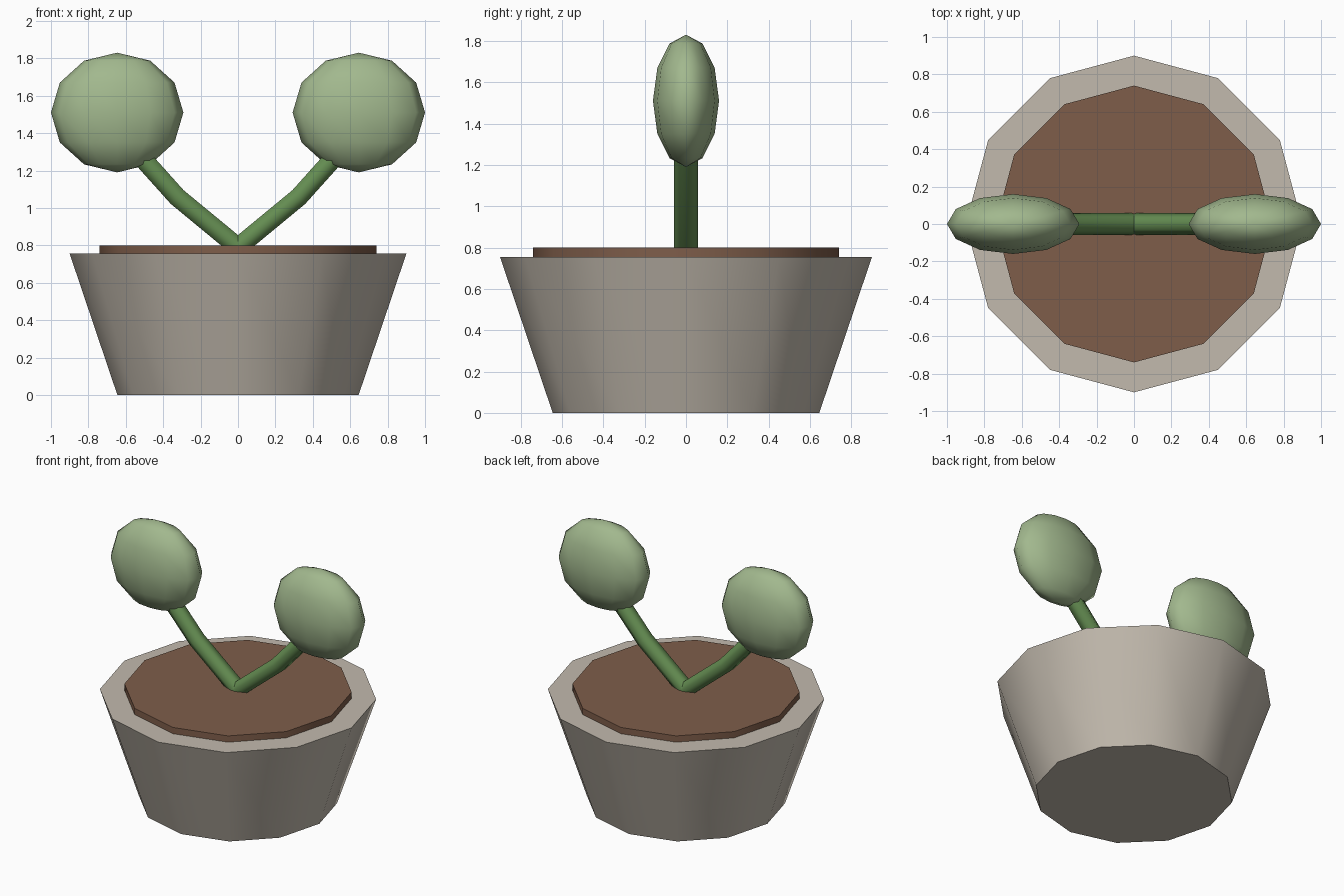
import bpy
import math
from mathutils import Vector

cube = bpy.data.objects.get("Cube")
if cube:
    bpy.data.objects.remove(cube, do_unlink=True)


def material(name, rgb):
    mat = bpy.data.materials.new(name)
    mat.use_nodes = True
    colour = (*rgb, 1.0)
    mat.diffuse_color = colour
    mat.node_tree.nodes["Principled BSDF"].inputs["Base Color"].default_value = colour
    return mat


CLAY = material("pale clay", (0.54, 0.49, 0.42))
SOIL = material("brown soil", (0.21, 0.11, 0.068))
STEM = material("stem green", (0.13, 0.27, 0.085))
LEAF = material("leaf green", (0.36, 0.48, 0.27))


def finish(name, mat, angle):
    obj = bpy.context.object
    obj.name = obj.data.name = name
    obj.data.materials.append(mat)
    bpy.ops.object.transform_apply(location=True, rotation=True, scale=True)
    bpy.ops.object.shade_smooth_by_angle(angle=math.radians(angle))
    return obj


def frustum(name, low, high, bottom, top, mat):
    bpy.ops.mesh.primitive_cone_add(vertices=12, radius1=low, radius2=high,
                                    depth=top - bottom,
                                    location=(0, 0, (bottom + top) / 2))
    return finish(name, mat, 40)


def stem(name, side):
    # Six-sided tube swept along a bent path in the xz plane
    path = [Vector((side * x, 0, z))
            for x, z in ((0, 0.79), (0.325, 1.058), (0.56, 1.32))]
    verts, faces, sides = [], [], 6
    for i, p in enumerate(path):
        along = (path[min(i + 1, 2)] - path[max(i - 1, 0)]).normalized()
        across = Vector((0, 1, 0))
        up = along.cross(across)
        for k in range(sides):
            a = math.tau * k / sides
            verts.append(p + 0.058 * (math.cos(a) * across + math.sin(a) * up))
    for i in range(2):
        for k in range(sides):
            n = (k + 1) % sides
            faces.append((i * sides + k, i * sides + n,
                          (i + 1) * sides + n, (i + 1) * sides + k))
    faces.append(tuple(reversed(range(sides))))
    faces.append(tuple(range(2 * sides, 3 * sides)))
    mesh = bpy.data.meshes.new(name)
    mesh.from_pydata(verts, [], faces)
    obj = bpy.data.objects.new(name, mesh)
    bpy.context.collection.objects.link(obj)
    bpy.ops.object.select_all(action='DESELECT')
    obj.select_set(True)
    bpy.context.view_layer.objects.active = obj
    finish(name, STEM, 65)


def leaf(name, side):
    bpy.ops.mesh.primitive_uv_sphere_add(segments=12, ring_count=6, radius=1,
                                         location=(side * 0.646, 0, 1.51))
    bpy.context.object.scale = (0.354, 0.16, 0.32)
    finish(name, LEAF, 180)


# Pot and soil
frustum("pot", 0.645, 0.9, 0, 0.755, CLAY)
frustum("soil", 0.74, 0.74, 0.7, 0.8, SOIL)

# Mirrored sprouts
for word, side in (("left", 1), ("right", -1)):
    stem(word + "_stem", side)
    leaf(word + "_leaf", side)
